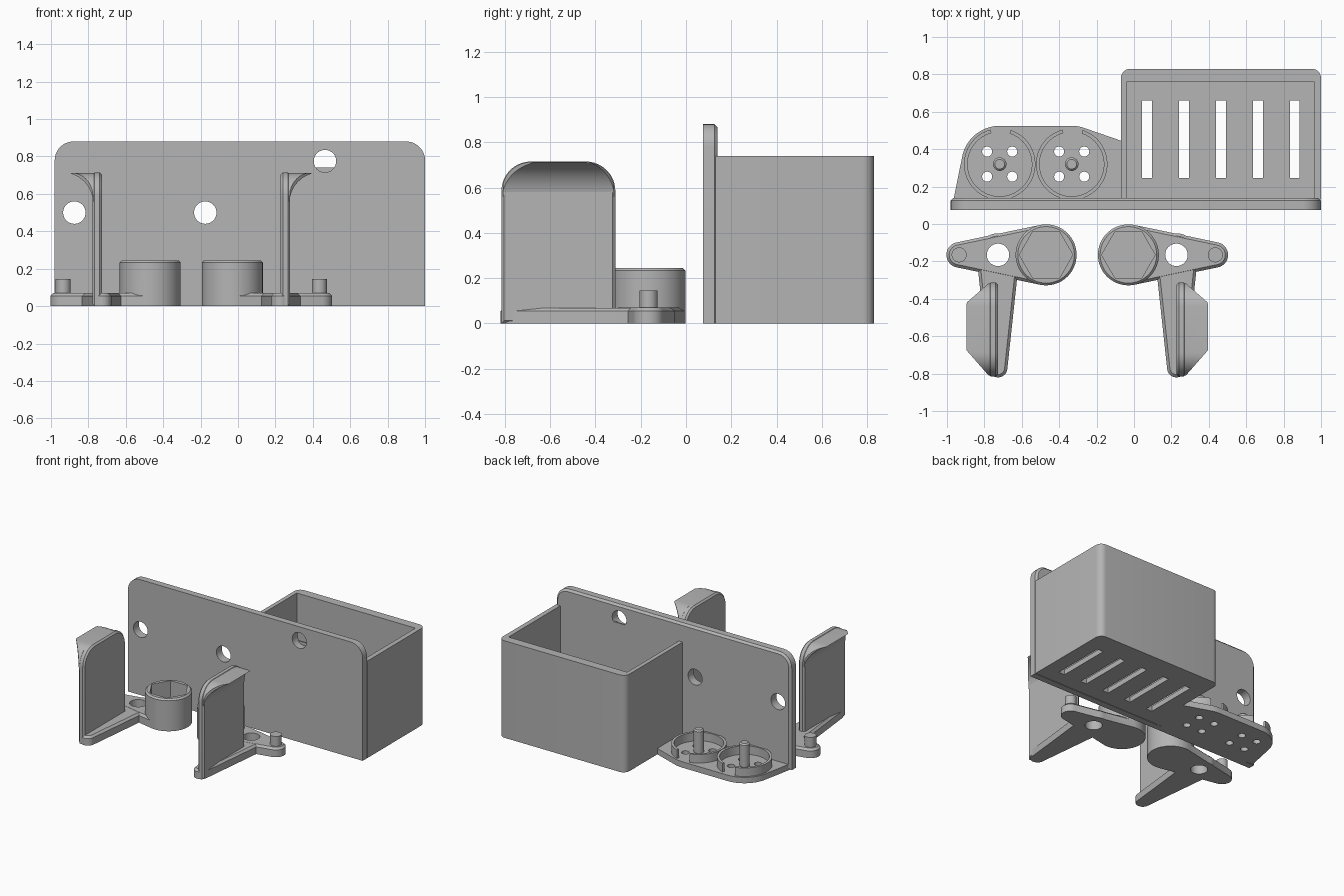
import bpy, bmesh
from math import sin, cos, radians
from mathutils import Matrix
from mathutils.geometry import convex_hull_2d

cube = bpy.data.objects.get("Cube")
if cube:
    bpy.data.objects.remove(cube, do_unlink=True)

mat = bpy.data.materials.new("plain grey")
mat.use_nodes = True
GREY = (0.46, 0.46, 0.46, 1)
mat.diffuse_color = GREY
mat.node_tree.nodes["Principled BSDF"].inputs["Base Color"].default_value = GREY

AXES = {"X": lambda u, v, a: (a, u, v),
        "Y": lambda u, v, a: (u, a, v),
        "Z": lambda u, v, a: (u, v, a)}


def arc(cx, cy, r, start=0, end=360, n=48):
    closed = end - start == 360
    return [(cx + r * cos(t), cy + r * sin(t)) for t in
            (radians(start + (end - start) * i / (n if closed else n - 1)) for i in range(n))]


def hull(points):
    return [points[i] for i in convex_hull_2d(points)]


def prism(name, pts, a0, a1, axis="Z", chamfer=0.0, both=False):
    """Extrude an outline along an axis, optionally chamfering its far (or both) rims."""
    bm = bmesh.new()
    place = AXES[axis]
    low = [bm.verts.new(place(u, v, a0)) for u, v in pts]
    high = [bm.verts.new(place(u, v, a1)) for u, v in pts]
    caps = [bm.faces.new(low), bm.faces.new(high)]
    for i in range(len(pts)):
        j = (i + 1) % len(pts)
        bm.faces.new((low[i], low[j], high[j], high[i]))
    bmesh.ops.recalc_face_normals(bm, faces=bm.faces)
    if chamfer:
        edges = list(caps[1].edges) + (list(caps[0].edges) if both else [])
        bmesh.ops.bevel(bm, geom=edges, offset=chamfer, segments=1, affect="EDGES")
    me = bpy.data.meshes.new(name)
    bm.to_mesh(me)
    bm.free()
    me.materials.append(mat)
    ob = bpy.data.objects.new(name, me)
    bpy.context.collection.objects.link(ob)
    return ob


def combine(ob, others, op):
    """Apply a boolean with each helper, then remove the helper."""
    for other in others:
        mod = ob.modifiers.new("bool", "BOOLEAN")
        mod.operation, mod.object, mod.solver = op, other, "EXACT"
        bpy.context.view_layer.objects.active = ob
        bpy.ops.object.modifier_apply(modifier=mod.name)
        bpy.data.objects.remove(other, do_unlink=True)
    return ob


def cyl(name, x, y, r, a0, a1, axis="Z", chamfer=0.0, n=48):
    return prism(name, arc(x, y, r, n=n), a0, a1, axis, chamfer)


def rect(x0, x1, y0, y1):
    return [(x0, y0), (x1, y0), (x1, y1), (x0, y1)]


# Upright mounting plate with rounded top corners and three screw holes
outline = ([(-0.98, 0), (1, 0)] + arc(0.9, 0.78, 0.1, 0, 90, 10)
           + arc(-0.88, 0.78, 0.1, 90, 180, 10))
plate = prism("mounting_plate", outline, 0.075, 0.14, "Y", 0.015)
combine(plate, [cyl("cut", x, z, 0.06, 0, 0.3, "Y")
                for x, z in ((-0.875, 0.5), (-0.175, 0.5), (0.465, 0.775))], "DIFFERENCE")

# Open storage box with a slotted floor
outline = ([(-0.07, 0.13), (1, 0.13)] + arc(0.95, 0.78, 0.05, 0, 90, 8)
           + arc(-0.02, 0.78, 0.05, 90, 180, 8))
box = prism("storage_box", outline, 0, 0.74)
cuts = [prism("cut", rect(-0.038, 0.963, 0.14, 0.763), 0.04, 1)]
cuts += [prism("cut", rect(x - 0.026, x + 0.026, 0.245, 0.66), -0.1, 0.2)
         for x in (0.07 + 0.1975 * i for i in range(5))]
combine(box, cuts, "DIFFERENCE")

# Shelf for two round holders, drilled with drain holes
centres = [(-0.718, 0.32), (-0.333, 0.32)]
outline = [(-0.965, 0.13), (-0.06, 0.13), (-0.06, 0.442)]
for c in centres:
    outline += arc(*c, 0.205)
shelf = prism("holder_shelf", hull(outline), 0, 0.045)
combine(shelf, [cyl("cut", x + dx, y + dy, 0.027, -0.1, 0.2, n=24)
                for x, y in centres for dx in (-0.067, 0.067) for dy in (-0.067, 0.067)],
        "DIFFERENCE")

# Split rim and central post of each holder
for i, (x, y) in enumerate(centres):
    ring = arc(x, y, 0.191, 105, 432, 56) + arc(x, y, 0.172, 105, 432, 56)[::-1]
    prism(f"holder_rim_{i + 1}", ring, 0.04, 0.11)
    cyl(f"holder_post_{i + 1}", x, y, 0.036, 0.04, 0.22, chamfer=0.01, n=32)

# Bracket foot: tapered arm, leg, socket cup and peg
ROW = -0.165
foot = prism("bracket_foot_right", hull(arc(-0.935, ROW, 0.068) + arc(-0.47, ROW, 0.163, n=64)),
             0, 0.07, chamfer=0.015)
leg = prism("leg", hull(arc(-0.727, ROW, 0.115) + arc(-0.727, -0.77, 0.05)), 0, 0.069,
            chamfer=0.015)
cup = cyl("cup", -0.47, ROW, 0.163, 0, 0.245, chamfer=0.012, n=64)
peg = cyl("peg", -0.935, ROW, 0.04, 0.02, 0.145, n=32)
combine(foot, [leg, cup, peg], "UNION")
combine(foot, [cyl("cut", -0.47, ROW, 0.143, 0.07, 0.4, n=6),
               cyl("cut", -0.727, ROW, 0.06, -0.1, 0.2)], "DIFFERENCE")


# Bracket blade: thin upright with rounded top corners
def blade_outline(inset=0.0):
    return ([(-0.815 + inset, 0), (-0.312 - inset, 0)]
            + arc(-0.442, 0.585, 0.13 - inset, 0, 90, 12)
            + arc(-0.685, 0.585, 0.13 - inset, 90, 180, 12))


blade = prism("bracket_blade_right", blade_outline(), -0.778, -0.728, "X", 0.012, True)

# Curved lip flaring outward from the blade, tapered at both ends
lip_profile = [(-0.76, 0.715), (-0.9, 0.715)] + arc(-0.94, 0.55, 0.165, 72, 4, 14) + [(-0.76, 0.55)]
lip = prism("bracket_lip_right", lip_profile, -0.9, -0.2, "Y")
taper = prism("trim", [(-0.9, -0.67), (-0.9, -0.425), (-0.778, -0.318), (-0.74, -0.318),
                       (-0.74, -0.809), (-0.778, -0.809)], 0, 1)
combine(lip, [taper, prism("trim", blade_outline(0.003), -1.2, -0.4, "X")], "INTERSECT")

# Mirrored bracket
flip = Matrix.Translation((-0.5, 0, 0)) @ Matrix.Scale(-1, 4, (1, 0, 0))
for ob in (foot, blade, lip):
    twin = ob.copy()
    twin.name = ob.name.replace("right", "left")
    twin.data = ob.data.copy()
    twin.data.transform(flip)
    twin.data.flip_normals()
    bpy.context.collection.objects.link(twin)

# Smooth curved walls while keeping corners crisp
for ob in bpy.context.collection.objects:
    if ob.type == "MESH" and mat.name in ob.data.materials:
        bpy.ops.object.select_all(action="DESELECT")
        ob.select_set(True)
        bpy.context.view_layer.objects.active = ob
        bpy.ops.object.shade_smooth_by_angle(angle=radians(25))
